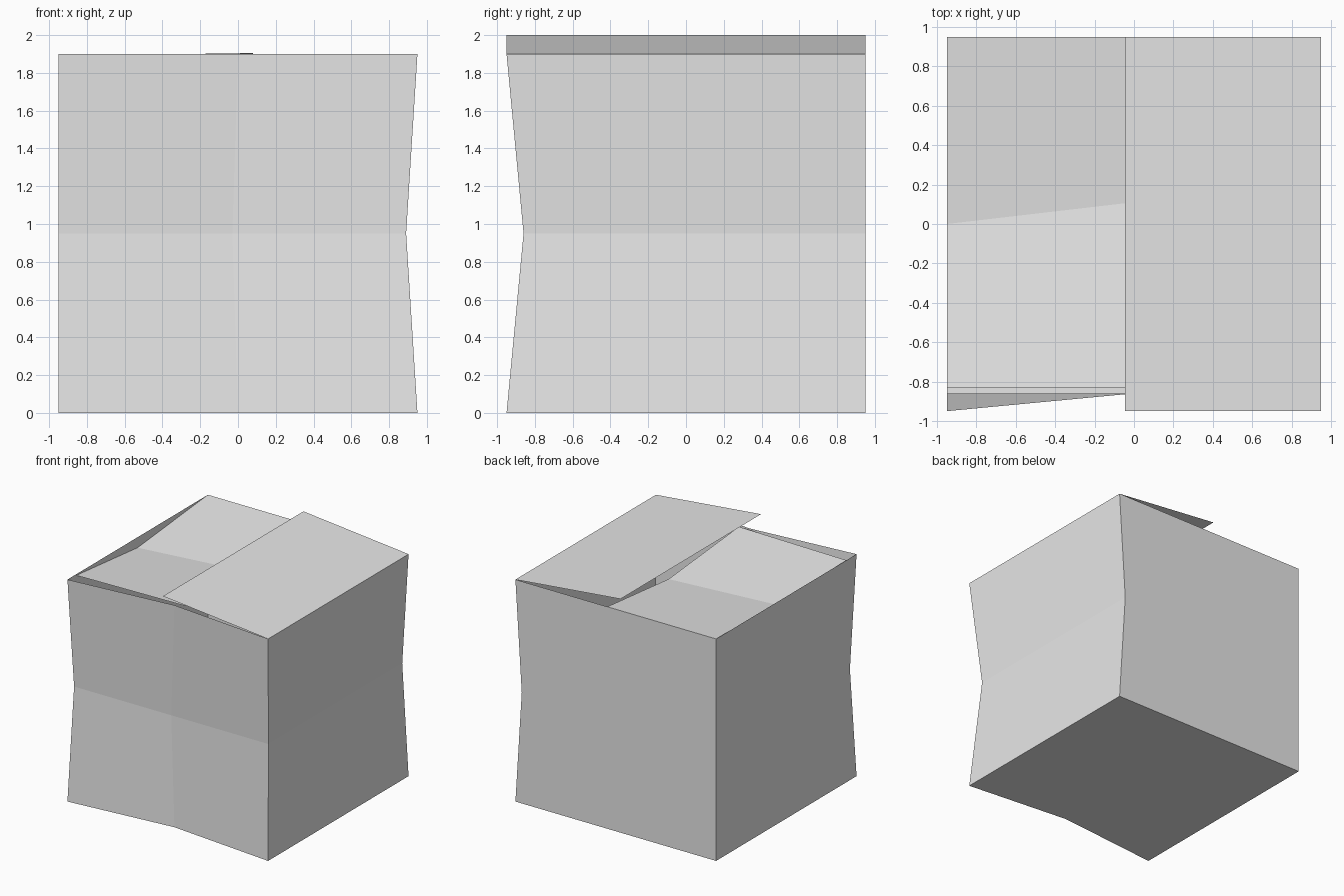
import bpy
import bmesh

if "Cube" in bpy.data.objects:
    bpy.data.objects.remove(bpy.data.objects["Cube"], do_unlink=True)

card = bpy.data.materials.new("plain_card")
card.use_nodes = True
card.diffuse_color = (0.8, 0.8, 0.8, 1)
card.node_tree.nodes["Principled BSDF"].inputs["Base Color"].default_value = (0.8, 0.8, 0.8, 1)

R = 0.95       # half width of the box
TOP = 1.9      # rim height


def sheet(name, rows, closed=False, cap=False):
    """Skin a thin sheet across rows of points; optionally wrap it and cap the first row."""
    bm = bmesh.new()
    grid = [[bm.verts.new(p) for p in row] for row in rows]
    n = len(grid[0])
    for low, high in zip(grid, grid[1:]):
        for i in range(n if closed else n - 1):
            j = (i + 1) % n
            bm.faces.new((low[i], low[j], high[j], high[i]))
    if cap:
        bm.faces.new(list(reversed(grid[0])))
    mesh = bpy.data.meshes.new(name)
    bm.to_mesh(mesh)
    bm.free()
    mesh.materials.append(card)
    obj = bpy.data.objects.new(name, mesh)
    bpy.context.collection.objects.link(obj)
    return obj


def ring(z, left, front, crease_x, crease_y):
    """Wall outline at one height, with a crease in the front wall."""
    return [(-R, front, z), (crease_x, crease_y, z), (left, front, z),
            (left, R, z), (-R, R, z)]


# Open box: floor and walls, with the front and left walls dented at mid height
sheet("box_body", [
    ring(0, R, -R, 0, -0.86),
    ring(TOP / 2, 0.89, -0.86, -0.03, -0.86),
    ring(TOP, R, -R, 0, -0.86),
], closed=True, cap=True)

# Left flap: hinged on the left rim, slightly raised
sheet("left_flap", [
    [(-0.045, -R, 2.0), (R, -R, TOP)],
    [(-0.045, R, 2.0), (R, R, TOP)],
])

# Right flap: sagging into the box along a slanted crease
sheet("right_flap", [
    [(-R, -0.83, 1.89), (0.08, -0.83, 1.905)],
    [(-R, 0.0, 1.81), (0.08, 0.12, 1.82)],
    [(-R, R, TOP), (0.08, R, TOP)],
])
